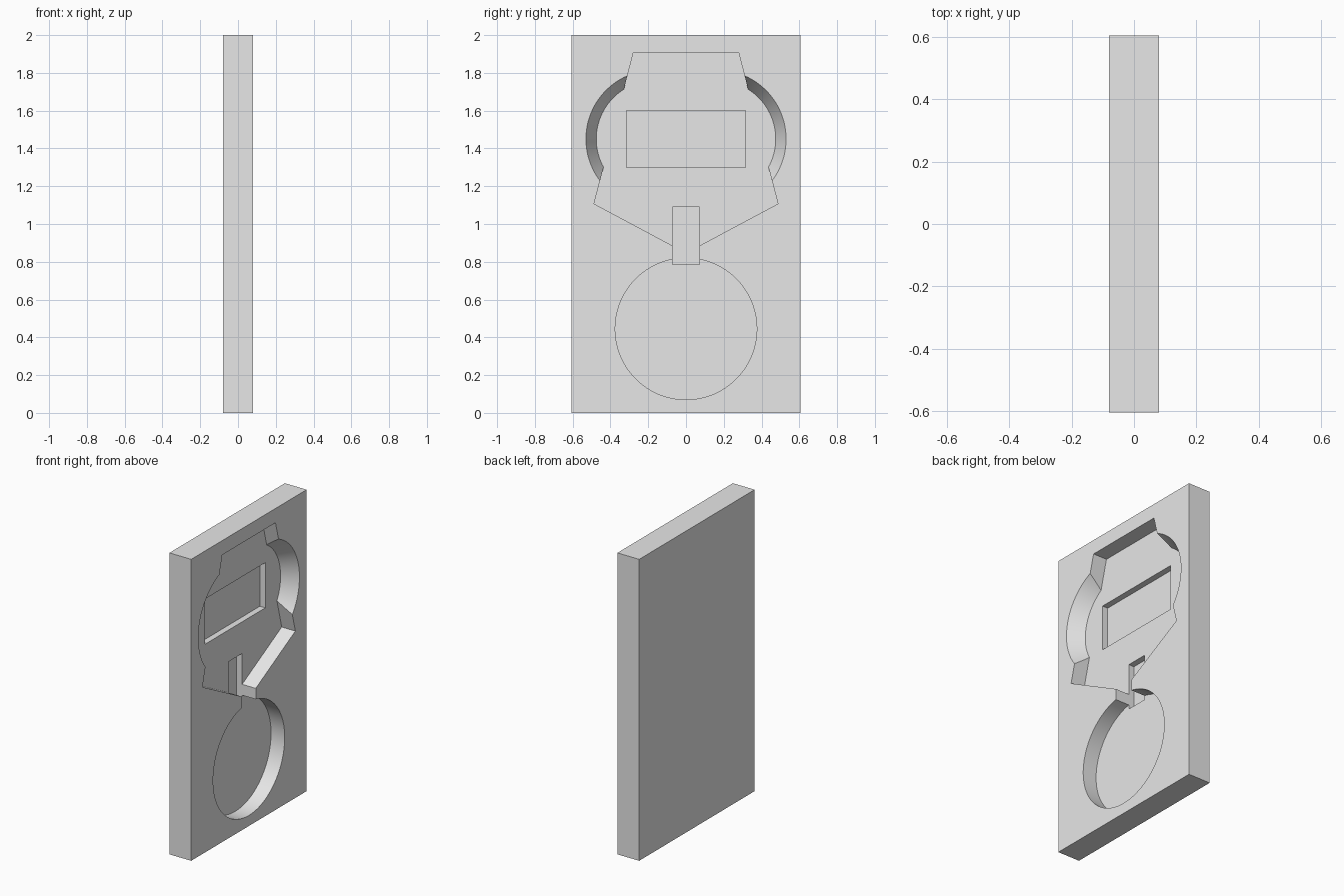
import bpy, bmesh, math

cube = bpy.data.objects.get("Cube")
if cube:
    bpy.data.objects.remove(cube, do_unlink=True)

FACE = 0.08       # outer face of the slab, on +x
FLOOR = -0.02     # floor of the main pockets
DEEP = -0.06      # floor of the deeper recesses
OVER = 0.04       # how far cutters stick out of the face

grey = bpy.data.materials.new("plain grey")
grey.use_nodes = True
grey.diffuse_color = (0.8, 0.8, 0.8, 1)
grey.node_tree.nodes["Principled BSDF"].inputs["Base Color"].default_value = (0.8, 0.8, 0.8, 1)


def loft(name, inner, outer, x0, x1):
    """Solid between two matching (y, z) outlines at x0 and x1."""
    bm = bmesh.new()
    a = [bm.verts.new((x0, y, z)) for y, z in inner]
    b = [bm.verts.new((x1, y, z)) for y, z in outer]
    bm.faces.new(a)
    bm.faces.new(b)
    for i in range(len(a)):
        j = (i + 1) % len(a)
        bm.faces.new((a[i], a[j], b[j], b[i]))
    bmesh.ops.recalc_face_normals(bm, faces=bm.faces)
    mesh = bpy.data.meshes.new(name)
    bm.to_mesh(mesh)
    bm.free()
    mesh.materials.append(grey)
    obj = bpy.data.objects.new(name, mesh)
    bpy.context.collection.objects.link(obj)
    return obj


def rect(half, z0, z1):
    return [(-half, z0), (half, z0), (half, z1), (-half, z1)]


def circle(y, z, r, n=96):
    return [(y + r * math.cos(2 * math.pi * i / n), z + r * math.sin(2 * math.pi * i / n))
            for i in range(n)]


def pocket(name, outline, floor):
    return loft(name, outline, outline, floor, FACE + OVER)


# Solid backing slab
slab = loft("mould_slab", rect(0.605, 0, 2), rect(0.605, 0, 2), -FACE, FACE)

# Main pocket outline, mirrored across y
half = [(0, 0.847), (0.487, 1.107), (0.279, 1.905)]
body = half + [(-y, z) for y, z in reversed(half[1:])]
cutters = [
    pocket("body_pocket", body, FLOOR),
    pocket("round_pocket", circle(0, 0.445, 0.375), FLOOR),
]

# Tapered round lobes on both sides of the main pocket
taper = (0.365 - 0.31) / (FACE - FLOOR)
for side, sign in (("left", 1), ("right", -1)):
    cutters.append(loft(side + "_lobe", circle(sign * 0.165, 1.45, 0.31),
                        circle(sign * 0.165, 1.45, 0.365 + taper * OVER), FLOOR, FACE + OVER))

# Deeper window recess and the slot joining the pockets
cutters.append(pocket("window_recess", rect(0.315, 1.3, 1.6), DEEP))
cutters.append(pocket("neck_slot", rect(0.072, 0.785, 1.09), DEEP))

# Carve the slab, then discard the cutters
bpy.context.view_layer.objects.active = slab
for cutter in cutters:
    mod = slab.modifiers.new(cutter.name, "BOOLEAN")
    mod.operation = "DIFFERENCE"
    mod.solver = "EXACT"
    mod.object = cutter
    cutter.hide_render = True
    bpy.ops.object.modifier_apply(modifier=mod.name)
    bpy.data.objects.remove(cutter, do_unlink=True)

bpy.ops.object.select_all(action="DESELECT")
slab.select_set(True)
bpy.ops.object.shade_smooth_by_angle(angle=math.radians(30))
